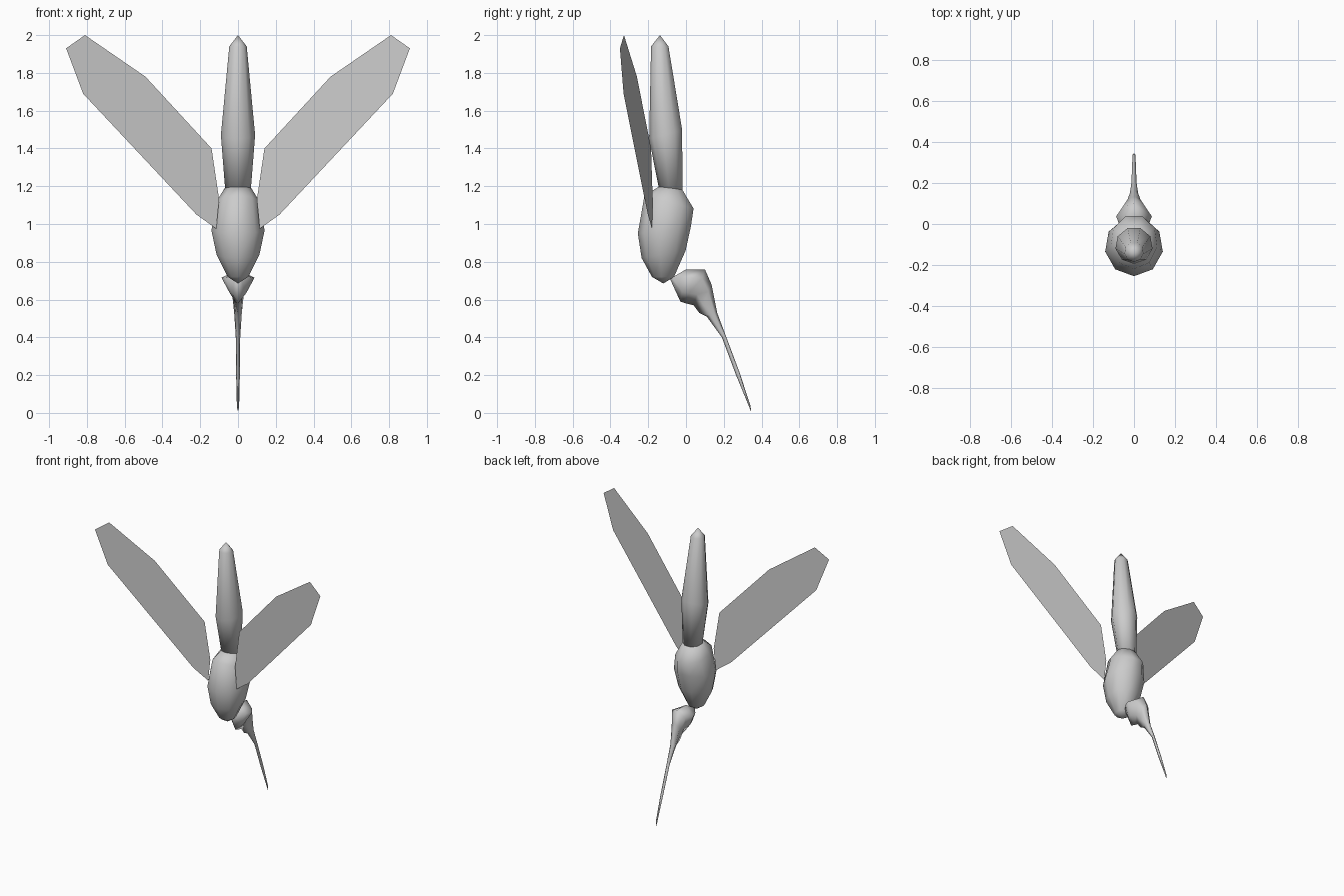
import bpy, bmesh
from math import sin, cos, tau

if "Cube" in bpy.data.objects:
    bpy.data.objects.remove(bpy.data.objects["Cube"])


def finish(name, bm, smooth=True):
    mesh = bpy.data.meshes.new(name)
    bm.to_mesh(mesh)
    bm.free()
    obj = bpy.data.objects.new(name, mesh)
    bpy.context.collection.objects.link(obj)
    for p in mesh.polygons:
        p.use_smooth = smooth
    return obj


def loft(name, rings, section):
    """Each ring: (y, z) of its first end, (y, z) of its other end, half width.
    Section points: (x fraction, position between the ends)."""
    bm = bmesh.new()
    loops = []
    for y0, z0, y1, z1, hx in rings:
        loops.append([bm.verts.new((x * hx, y0 + (y1 - y0) * t, z0 + (z1 - z0) * t))
                      for x, t in section])
    n = len(section)
    for a, b in zip(loops, loops[1:]):
        for i in range(n):
            j = (i + 1) % n
            bm.faces.new((a[i], a[j], b[j], b[i]))
    bm.faces.new(loops[0])
    bm.faces.new(loops[-1])
    bmesh.ops.remove_doubles(bm, verts=bm.verts, dist=0.0008)
    bmesh.ops.recalc_face_normals(bm, faces=bm.faces)
    return finish(name, bm)


nonagon = [(sin(tau * i / 9), (1 - cos(tau * i / 9)) / 2) for i in range(9)]
head_section = [(0, 0), (0.5, 0.3), (1, 0.75), (0, 1), (-1, 0.75), (-0.5, 0.3)]

# Thorax: tilted egg, ends given back to front
loft("thorax", [
    (-0.12, 0.685, -0.12, 0.685, 0),
    (-0.18, 0.72, -0.06, 0.72, 0.055),
    (-0.235, 0.82, 0.005, 0.86, 0.115),
    (-0.255, 0.95, 0.035, 0.99, 0.143),
    (-0.22, 1.15, 0.048, 1.08, 0.115),
    (-0.14, 1.2, -0.015, 1.18, 0.07),
], nonagon)

# Abdomen: long upright spindle
loft("abdomen", [
    (-0.14, 1.17, -0.015, 1.17, 0.068),
    (-0.195, 1.45, -0.015, 1.5, 0.092),
    (-0.185, 1.94, -0.09, 1.94, 0.047),
    (-0.138, 2.0, -0.138, 2.0, 0),
], nonagon)

# Head running down into the proboscis
loft("head_and_proboscis", [
    (-0.085, 0.71, -0.05, 0.73, 0.03),
    (-0.03, 0.59, 0.0, 0.76, 0.07),
    (0.0, 0.58, 0.05, 0.76, 0.087),
    (0.04, 0.57, 0.10, 0.76, 0.055),
    (0.07, 0.53, 0.135, 0.68, 0.032),
    (0.11, 0.51, 0.165, 0.53, 0.02),
    (0.19, 0.40, 0.21, 0.41, 0.012),
    (0.265, 0.20, 0.285, 0.21, 0.01),
    (0.335, 0.03, 0.342, 0.035, 0.006),
    (0.345, 0.005, 0.345, 0.005, 0),
], head_section)

# Wings: flat, swept upward and back
outline = [(0.10, 1.13), (0.14, 1.40), (0.49, 1.78), (0.81, 2.0),
           (0.91, 1.93), (0.82, 1.69), (0.22, 1.05), (0.115, 0.975)]
for side, label in ((1, "right"), (-1, "left")):
    bm = bmesh.new()
    bm.faces.new([bm.verts.new((side * x, -0.185 - 0.214 * (x - 0.14), z))
                  for x, z in outline])
    finish(label + "_wing", bm, False)
